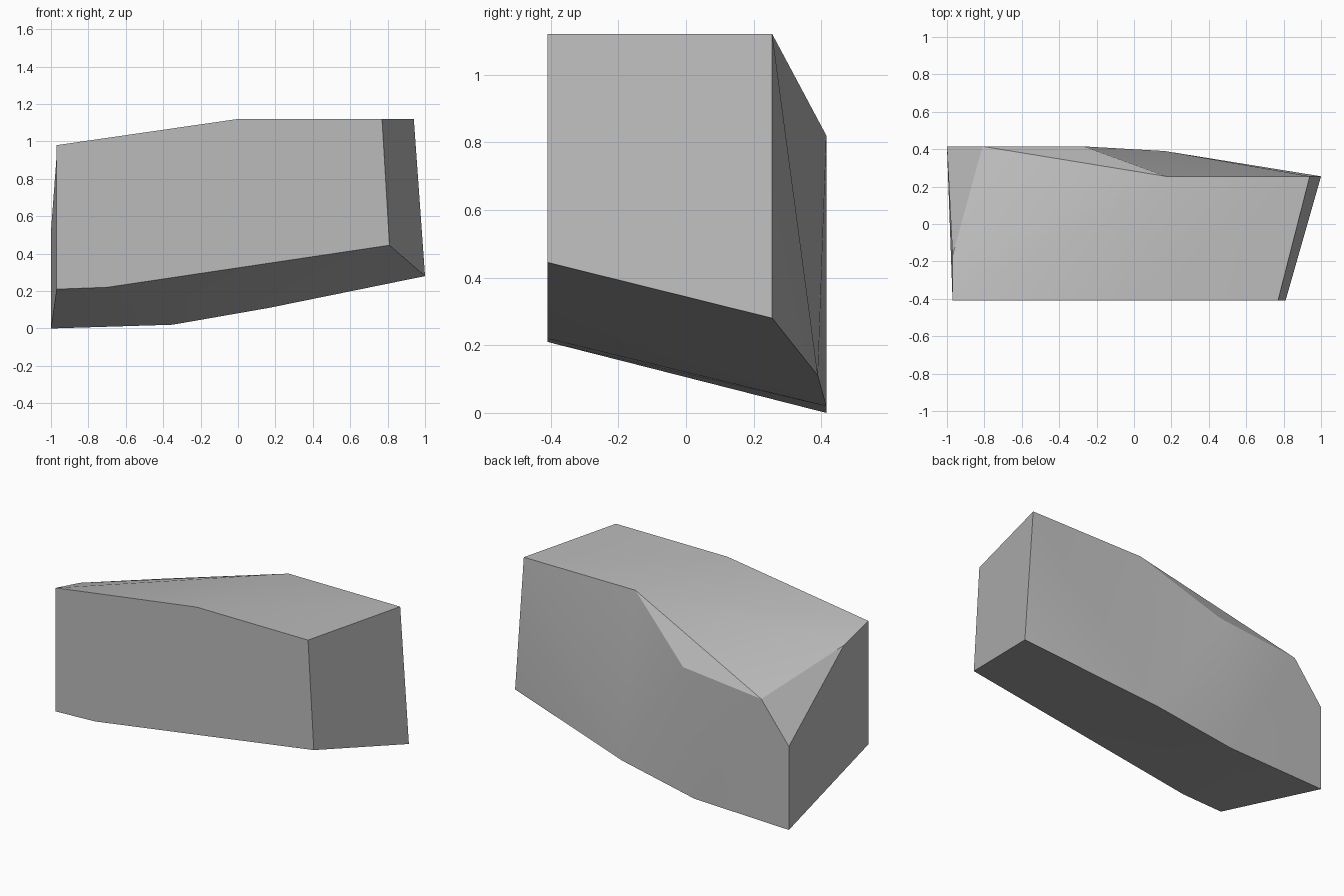
import bpy
import bmesh
from math import radians

cube = bpy.data.objects.get("Cube")
if cube:
    bpy.data.objects.remove(cube, do_unlink=True)

# Main depth planes of the block
FRONT, RIDGE, BACK = -0.41, 0.255, 0.415

# Named corners of the rock
corners = {
    # front outline
    "front_shoulder": (-0.97, FRONT, 0.98),
    "front_crest": (0, FRONT, 1.12),
    "front_tip": (0.77, FRONT, 1.12),
    "front_heel": (0.81, FRONT, 0.445),
    "front_keel": (-0.70, FRONT, 0.22),
    "front_toe": (-0.97, FRONT, 0.21),
    # top and far end
    "side_peak": (-0.97, -0.17, 0.92),
    "ridge_crest": (0.17, RIDGE, 1.12),
    "ridge_tip": (0.94, RIDGE, 1.12),
    "ridge_heel": (1.0, RIDGE, 0.28),
    # back outline
    "back_shoulder": (-0.81, BACK, 0.765),
    "back_peak": (-0.27, BACK, 0.82),
    "back_side": (-1.0, BACK, 0.52),
    "back_toe": (-1.0, BACK, 0),
    "back_keel": (-0.35, BACK, 0.02),
    "back_heel": (0.165, 0.39, 0.11),
}

# Facets grouped by side, each a loop of corner names
facets = [
    # front
    "front_shoulder front_crest front_tip front_heel front_keel front_toe",
    # ends
    "front_tip ridge_tip ridge_heel front_heel",
    "front_shoulder front_toe back_toe back_side side_peak",
    # top
    "front_crest ridge_crest ridge_tip front_tip",
    "front_shoulder ridge_crest front_crest",
    "front_shoulder side_peak ridge_crest",
    "side_peak back_shoulder ridge_crest",
    "side_peak back_side back_shoulder",
    # back
    "ridge_crest back_shoulder back_peak",
    "ridge_crest back_peak back_heel",
    "ridge_tip ridge_crest back_heel",
    "ridge_tip back_heel ridge_heel",
    "back_peak back_keel back_heel",
    "back_peak back_shoulder back_side back_toe back_keel",
    # underside
    "front_toe front_keel back_keel back_toe",
    "front_keel front_heel back_heel back_keel",
    "front_heel ridge_heel back_heel",
]

bm = bmesh.new()
points = {name: bm.verts.new(co) for name, co in corners.items()}
for facet in facets:
    bm.faces.new([points[name] for name in facet.split()])
bmesh.ops.recalc_face_normals(bm, faces=bm.faces[:])
mesh = bpy.data.meshes.new("rock")
bm.to_mesh(mesh)
bm.free()

rock = bpy.data.objects.new("rock", mesh)
bpy.context.collection.objects.link(rock)

# Plain stone colour
stone = bpy.data.materials.new("stone_grey")
stone.use_nodes = True
grey = (0.5, 0.5, 0.5, 1)
stone.diffuse_color = grey
for node in stone.node_tree.nodes:
    if node.type == "BSDF_PRINCIPLED":
        node.inputs["Base Color"].default_value = grey
mesh.materials.append(stone)

# Soft shading across shallow facets, crisp main edges
bpy.ops.object.select_all(action="DESELECT")
rock.select_set(True)
bpy.context.view_layer.objects.active = rock
bpy.ops.object.shade_smooth_by_angle(angle=radians(28))
